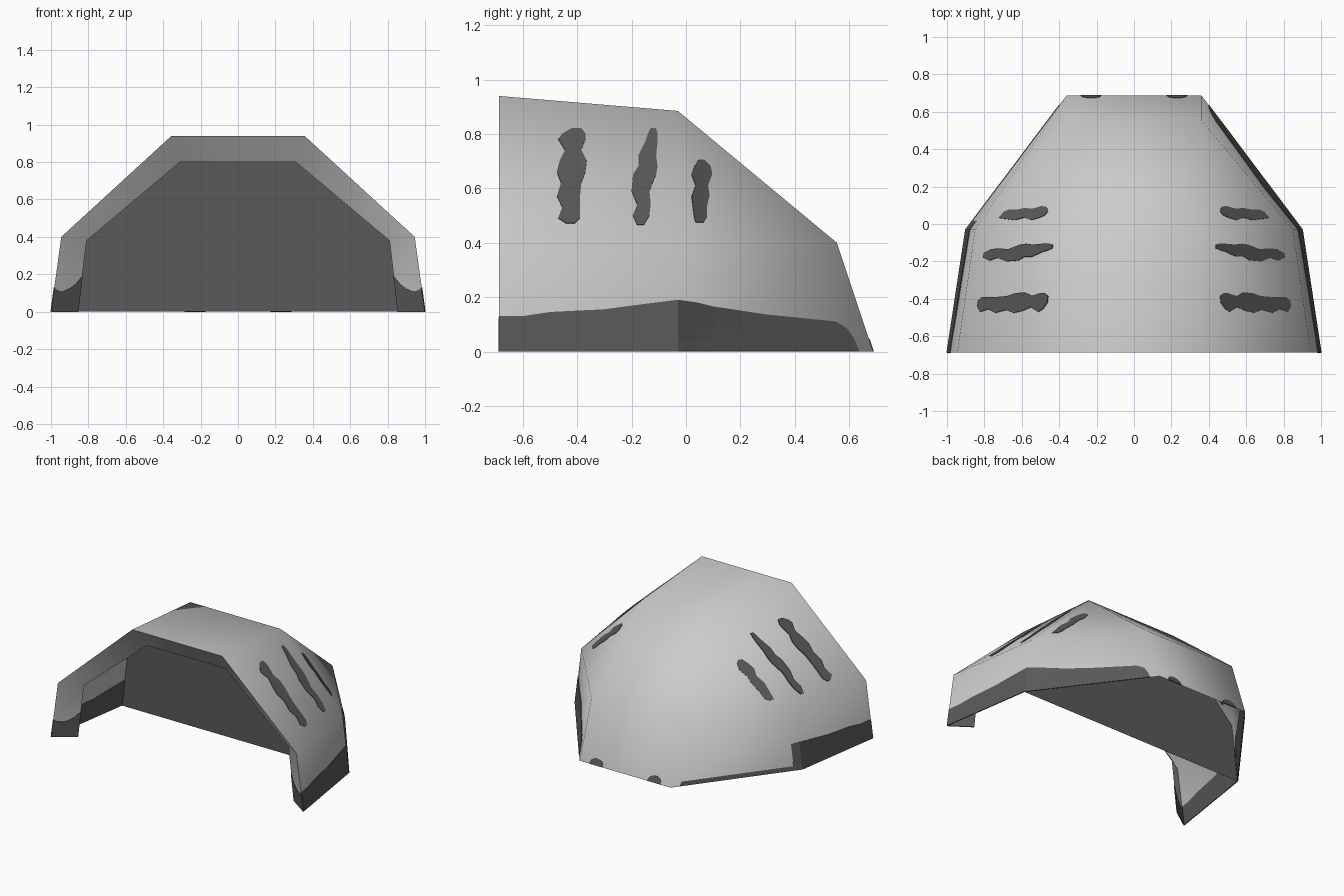
import bpy, bmesh, math
from mathutils import Vector
from mathutils.bvhtree import BVHTree

if "Cube" in bpy.data.objects:
    bpy.data.objects.remove(bpy.data.objects["Cube"])


def material(name, value):
    m = bpy.data.materials.new(name)
    m.diffuse_color = (value, value, value, 1)
    m.use_nodes = True
    m.node_tree.nodes["Principled BSDF"].inputs["Base Color"].default_value = m.diffuse_color
    return m


LIGHT = material("pale_grey", 0.60)
DARK = material("dark_grey", 0.10)


def make(name, verts, faces, mat, smooth=False):
    mesh = bpy.data.meshes.new(name)
    mesh.from_pydata(verts, [], faces)
    mesh.materials.append(mat)
    mesh.polygons.foreach_set("use_smooth", [smooth] * len(faces))
    ob = bpy.data.objects.new(name, mesh)
    bpy.context.collection.objects.link(ob)
    return ob


def arch(y, base, shoulder, shoulder_z, top, top_z):
    """Six-point arch section from the left foot to the right foot."""
    half = [(base, 0), (shoulder, shoulder_z), (top, top_z)]
    return [(-x, y, z) for x, z in half] + [(x, y, z) for x, z in reversed(half)]


def bridge(a, b, n):
    return [(a + i, a + i + 1, b + i + 1, b + i) for i in range(n)]


# Outer shell: front arch, middle arch, then a sloping back
front = arch(-0.688, 1.0, 0.945, 0.40, 0.356, 0.94)
middle = arch(-0.03, 0.90, 0.85, 0.40, 0.357, 0.885)
back = [(-0.36, 0.688, 0), (-0.36, 0.555, 0.40), (0.36, 0.555, 0.40), (0.36, 0.688, 0)]
faces = bridge(0, 6, 5) + [
    (6, 7, 13, 12), (7, 8, 13), (8, 9, 14, 13),
    (9, 10, 14), (10, 11, 15, 14), (12, 13, 14, 15)]
shell = make("shell", front + middle + back, [f[::-1] for f in faces], LIGHT, True)
bm = bmesh.new()
bm.from_mesh(shell.data)
bmesh.ops.recalc_face_normals(bm, faces=bm.faces)
bm.to_mesh(shell.data)
tree = BVHTree.FromBMesh(bm)
bm.free()

# Front lip: folds inward and backward from the front arch
inner = arch(-0.587, 0.855, 0.81, 0.38, 0.31, 0.80)
make("front_lip", front + inner, bridge(0, 6, 5), LIGHT, True)

# Inner wall closing the middle arch
make("inner_wall", middle, [(0, 1, 2, 3, 4, 5)], DARK)


def on_side(y, z):
    """Point of the right-hand shell surface at this y and z."""
    y, z = max(y, -0.6875), max(z, 0.0005)
    hit = tree.ray_cast(Vector((2, y, z)), Vector((-1, 0, 0)))[0]
    return hit if hit else Vector((0.36, y, z))


def plate(name, rows):
    """Thin mirrored painted plate through a grid of points."""
    n = len(rows[0])
    verts = [p for row in rows for p in row]
    fs = [f for r in range(len(rows) - 1) for f in bridge(r * n, r * n + n, n - 1)]
    ob = make(name, verts, fs, DARK)
    mirror = ob.modifiers.new("mirror", 'MIRROR')
    mirror.use_mirror_merge = False
    solid = ob.modifiers.new("thickness", 'SOLIDIFY')
    solid.thickness, solid.offset = 0.006, 0
    return ob


# Ragged dark marks on the sloping panels: (z, y start, y end)
marks = {
    "front_mark": [(.47, -.44, -.41), (.49, -.47, -.39), (.53, -.455, -.39), (.57, -.475, -.39),
                   (.62, -.46, -.385), (.66, -.475, -.37), (.70, -.465, -.365), (.74, -.445, -.385),
                   (.78, -.47, -.37), (.80, -.455, -.37), (.82, -.42, -.385)],
    "middle_mark": [(.465, -.18, -.155), (.50, -.195, -.135), (.54, -.18, -.13), (.59, -.20, -.135),
                    (.65, -.195, -.11), (.68, -.175, -.105), (.72, -.175, -.11), (.77, -.15, -.105),
                    (.80, -.14, -.105), (.82, -.13, -.11)],
    "back_mark": [(.475, .035, .065), (.49, .03, .075), (.53, .025, .075), (.57, .02, .085),
                  (.61, .035, .08), (.65, .02, .095), (.68, .03, .09), (.705, .045, .065)],
}
for name, rows in marks.items():
    plate(name, [[on_side(a + (b - a) * i / 4, z) for i in range(5)] for z, a, b in rows])

# Dark band along the foot of each side: (y, height)
band = [(-.688, .13), (-.6, .13), (-.5, .145), (-.3, .155), (-.15, .175), (-.03, .19),
        (.04, .18), (.1, .165), (.2, .15), (.3, .135), (.45, .12), (.55, .11),
        (.59, .085), (.615, .05), (.635, .005)]
plate("side_band", [[on_side(y, h * i / 4) for i in range(5)] for y, h in band])

# Dark feet on the front lip
outer_foot, outer_up = Vector(front[5]), Vector(front[4])
inner_foot, inner_up = Vector(inner[5]), Vector(inner[4])
rows = []
for t, h in [(0, .125), (.2, .112), (.4, .112), (.6, .125), (.8, .15), (1, .19)]:
    foot = outer_foot.lerp(inner_foot, t)
    up = outer_up.lerp(inner_up, t)
    rows.append([foot.lerp(up, h / up.z * i / 2) for i in range(3)])
plate("lip_foot", rows)

# Small dark spots at the foot of the back wall
rows = []
for i in range(9):
    a = math.pi * i / 8
    z = 0.045 * math.sin(a) + 0.001
    x = 0.23 + 0.055 * math.cos(a)
    rows.append([(x, 0.688, 0), (x, 0.688 - z * 0.1325 / 0.4, z)])
plate("back_spot", rows)
